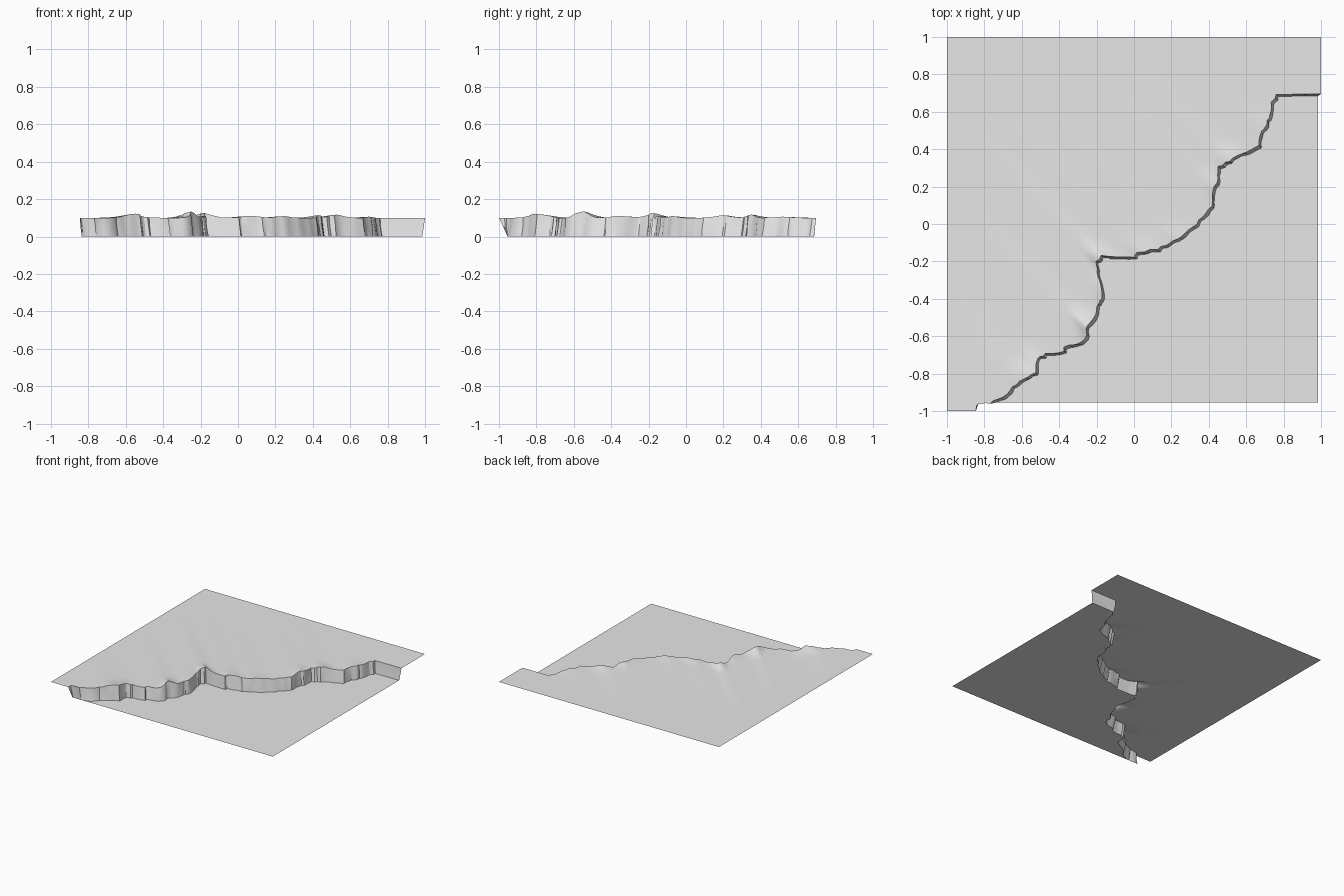
import bpy, bmesh, math, random
from mathutils import Vector

if "Cube" in bpy.data.objects:
    bpy.data.objects.remove(bpy.data.objects["Cube"])

random.seed(4)
TOP = 0.1                      # plateau height
XMAX, YMIN = 0.985, -0.955     # limits of the lower ground

rock = bpy.data.materials.new("grey rock")
rock.diffuse_color = (0.8, 0.8, 0.8, 1)
rock.use_nodes = True
rock.node_tree.nodes["Principled BSDF"].inputs["Base Color"].default_value = rock.diffuse_color

# cliff rim seen from above, front left to back right
PATH = [(-.845, -1), (-.834, -.963), (-.77, -.96), (-.70, -.925), (-.65, -.87),
        (-.59, -.83), (-.525, -.795), (-.515, -.72), (-.475, -.693), (-.38, -.683),
        (-.37, -.655), (-.30, -.64), (-.258, -.607), (-.25, -.545), (-.205, -.485),
        (-.192, -.43), (-.173, -.405), (-.178, -.325), (-.198, -.255), (-.203, -.20),
        (-.176, -.168), (-.14, -.173), (.005, -.178), (.016, -.152), (.128, -.135),
        (.19, -.103), (.25, -.07), (.31, -.018), (.37, .04), (.417, .095),
        (.423, .185), (.449, .238), (.449, .308), (.513, .335), (.567, .372),
        (.668, .42), (.674, .474), (.711, .533), (.727, .586), (.733, .65),
        (.76, .693), (1, .695)]

# mounds along the rim: (position x + y, height, width)
MOUNDS = [(-1.35, .022, .12), (-.8, .034, .07), (-.53, .010, .06), (-.36, .026, .06),
          (-.08, .011, .08), (.17, .009, .08), (.63, .014, .07), (.87, .017, .08),
          (1.22, .006, .08)]


def mound(s):
    return sum(h * math.exp(-((s - c) / w) ** 2) for c, h, w in MOUNDS)


def sheet(name, columns):
    """Skin a grid of points, with columns running front left to back right."""
    bm = bmesh.new()
    grid = [[bm.verts.new(p) for p in col] for col in columns]
    for a, b in zip(grid, grid[1:]):
        for j in range(len(a) - 1):
            bm.faces.new((a[j], a[j + 1], b[j + 1], b[j]))
    bmesh.ops.remove_doubles(bm, verts=bm.verts, dist=0.0005)
    me = bpy.data.meshes.new(name)
    bm.to_mesh(me)
    bm.free()
    ob = bpy.data.objects.new(name, me)
    bpy.context.collection.objects.link(ob)
    me.materials.append(rock)
    bpy.context.view_layer.objects.active = ob
    ob.select_set(True)
    bpy.ops.object.shade_smooth_by_angle(angle=math.radians(30))
    ob.select_set(False)


# resample the rim with a slight roughness
rim = []
for (ax, ay), (bx, by) in zip(PATH, PATH[1:]):
    n = 3 if math.hypot(bx - ax, by - ay) < 0.2 else 1
    for k in range(n):
        f = k / n
        j = random.uniform(-.005, .005) if k else 0
        rim.append((ax + (bx - ax) * f + j, ay + (by - ay) * f - j))
rim.append(PATH[-1])

upper, wall, lower = [], [], []
for x, y in rim:
    h = mound(x + y)
    # plateau: back edge, falling mound rows, rim
    reach = min(x + 1, 1 - y)
    col = [Vector((x - reach, y + reach, TOP))]
    for d, fall in ((.11, 0), (.075, .2), (.045, .5), (.02, .85), (0, 1)):
        col.append(Vector((x - d, y + d, TOP + h * fall)))
    upper.append(col)
    # cliff: rim, rough middle, foot
    d = random.uniform(.009, .014)
    foot = Vector((min(x + d, XMAX), max(y - d, YMIN), 0))
    r = random.uniform(-.003, .003)
    mid = (col[-1] + foot) / 2 + Vector((r, -r, 0))
    wall.append([col[-1], mid, foot])
    # lower ground: foot, front edge
    reach = min(XMAX - foot.x, foot.y - YMIN)
    lower.append([foot, foot + Vector((reach, -reach, 0))])

# square off the outer corners
min(upper, key=lambda c: abs(c[0].x + c[0].y))[0] = Vector((-1, 1, TOP))
min(lower, key=lambda c: abs(c[0].x + c[0].y - XMAX - YMIN))[1] = Vector((XMAX, YMIN, 0))
upper.insert(0, [Vector((-1, -1, TOP))] * 6)
upper.append([Vector((1, 1, TOP))] * 6)

sheet("upper_plateau", upper)
sheet("cliff_face", wall)
sheet("lower_ground", lower)
